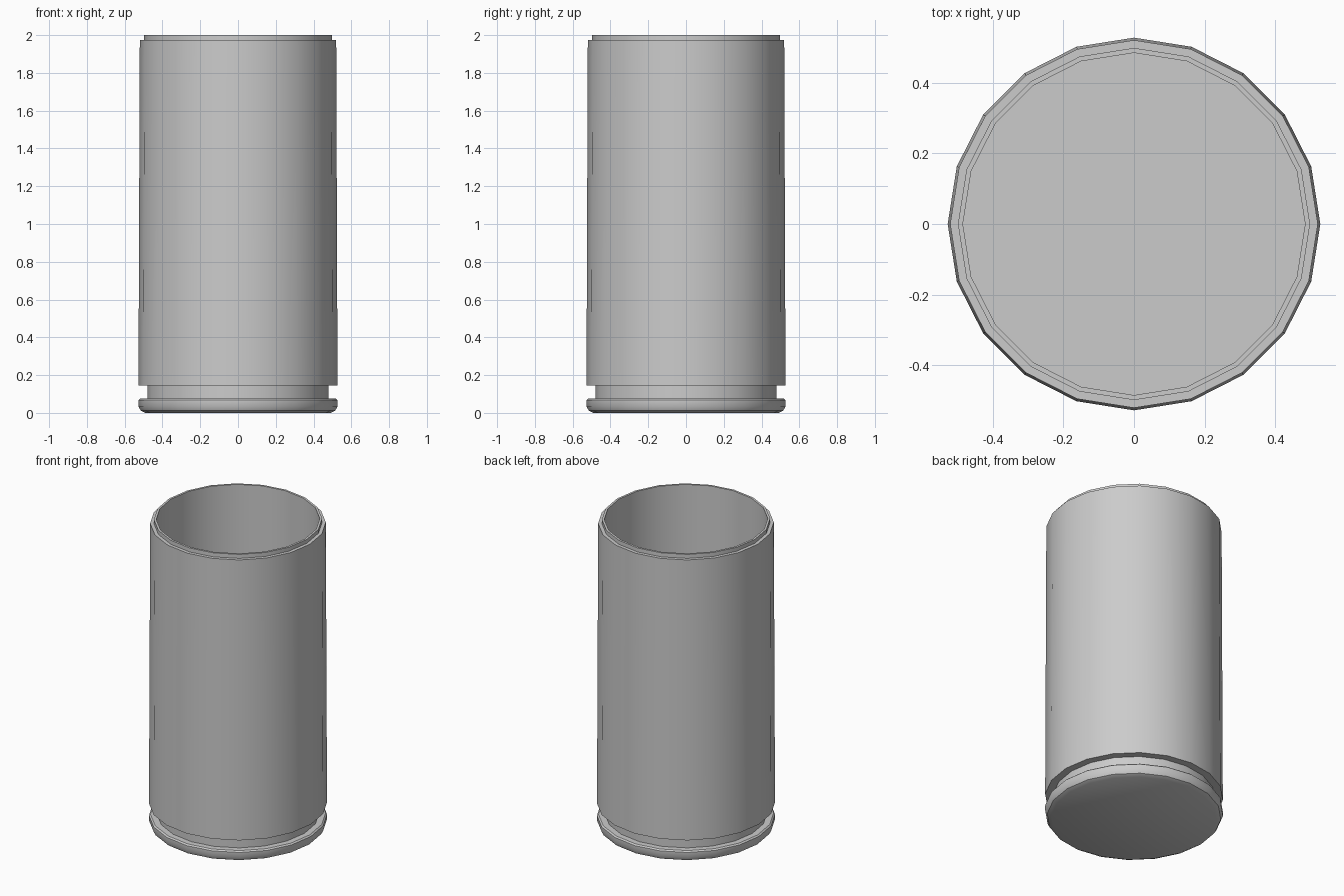
import bpy, bmesh, math

if "Cube" in bpy.data.objects:
    bpy.data.objects.remove(bpy.data.objects["Cube"])

SIDES = 20

# Outer wall, mouth step and hollow interior as (radius, height)
PROFILE = [
    (0.490, 0.0), (0.515, 0.012), (0.527, 0.035),    # rounded base rim
    (0.527, 0.067), (0.518, 0.075),
    (0.480, 0.075), (0.480, 0.146),                  # extractor groove
    (0.527, 0.146), (0.520, 1.974),                  # tapered body
    (0.498, 1.974), (0.498, 2.0),                    # mouth step
    (0.484, 2.0), (0.484, 0.15),                     # inner wall
]


def lathe(name, profile):
    bm = bmesh.new()
    rings = [[bm.verts.new((r * math.cos(2 * math.pi * i / SIDES),
                            r * math.sin(2 * math.pi * i / SIDES), z))
              for i in range(SIDES)] for r, z in profile]
    for a, b in zip(rings, rings[1:]):
        for i in range(SIDES):
            j = (i + 1) % SIDES
            bm.faces.new((a[i], a[j], b[j], b[i]))
    bm.faces.new(rings[0][::-1])   # underside
    bm.faces.new(rings[-1])        # inner floor
    mesh = bpy.data.meshes.new(name)
    bm.to_mesh(mesh)
    bm.free()
    obj = bpy.data.objects.new(name, mesh)
    bpy.context.collection.objects.link(obj)
    return obj


casing = lathe("casing", PROFILE)
bpy.context.view_layer.objects.active = casing
casing.select_set(True)
bpy.ops.object.shade_smooth_by_angle(angle=math.radians(35))
